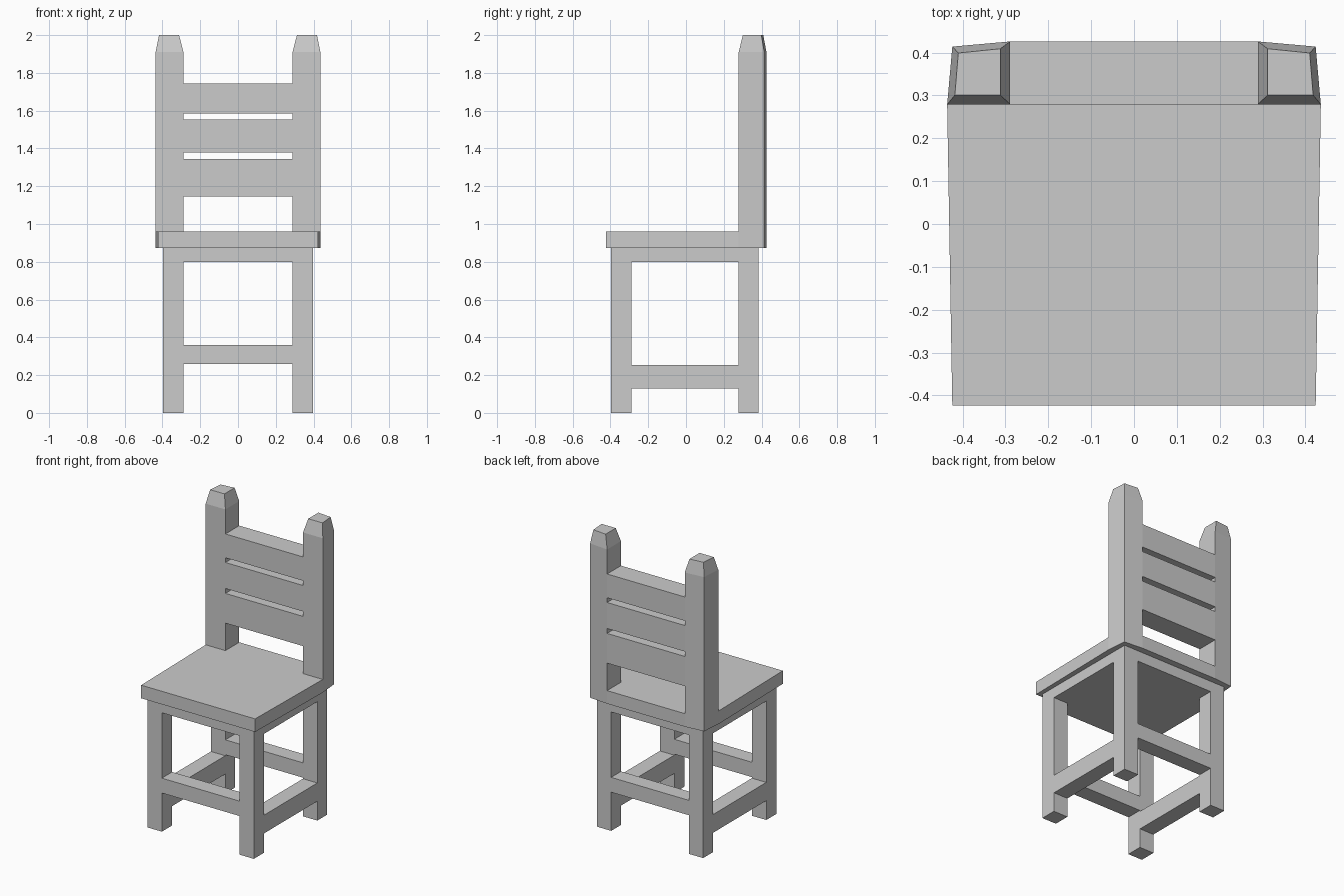
import bpy, bmesh

if "Cube" in bpy.data.objects:
    bpy.data.objects.remove(bpy.data.objects["Cube"])


def loft(name, rings):
    """Solid skinned through [(outline, z), ...], outlines counter-clockwise."""
    bm = bmesh.new()
    loops = [[bm.verts.new((x, y, z)) for x, y in pts] for pts, z in rings]
    n = len(loops[0])
    bm.faces.new(loops[0][::-1])
    bm.faces.new(loops[-1])
    for a, b in zip(loops, loops[1:]):
        for i in range(n):
            j = (i + 1) % n
            bm.faces.new((a[i], a[j], b[j], b[i]))
    bmesh.ops.recalc_face_normals(bm, faces=bm.faces[:])
    me = bpy.data.meshes.new(name)
    bm.to_mesh(me)
    bm.free()
    ob = bpy.data.objects.new(name, me)
    bpy.context.collection.objects.link(ob)
    return ob


def box(name, x, y, z):
    pts = [(x[0], y[0]), (x[1], y[0]), (x[1], y[1]), (x[0], y[1])]
    return loft(name, [(pts, z[0]), (pts, z[1])])


def flip(pts):
    return [(-x, y) for x, y in reversed(pts)]


OUT, IN = 0.396, 0.289                     # leg outer and inner x
FRONT, BACK = (-0.397, -0.288), (0.278, 0.383)
SIDES = (("left", (-OUT, -IN)), ("right", (IN, OUT)))
UNDER, BOTTOM, TOP = 0.80, 0.872, 0.96     # apron and seat heights

# Seat with slightly flared sides and a shallow angled back edge
half = [(0.424, -0.424), (0.436, 0.279), (0.424, 0.414), (IN, 0.426)]
outline = half + flip(half)
loft("seat", [(outline, BOTTOM), (outline, TOP)])

# Solid apron under the seat
box("apron", (-OUT, OUT), (FRONT[0], BACK[1]), (UNDER, BOTTOM))

# Legs and side stretchers
for side, xs in SIDES:
    box("front_leg_" + side, xs, FRONT, (0, UNDER))
    box("back_leg_" + side, xs, BACK, (0, UNDER))
    box("side_stretcher_" + side, xs, (FRONT[1], BACK[0]), (0.13, 0.253))

# Front and back stretchers
for end, ys in (("front", FRONT), ("back", BACK)):
    box(end + "_stretcher", (-IN, IN), ys, (0.26, 0.36))

# Back posts with chamfered tips
base = [(IN, 0.279), (0.436, 0.279), (0.424, 0.414), (IN, 0.426)]
tip = [(0.312, 0.301), (0.418, 0.301), (0.410, 0.399), (0.312, 0.409)]
for side, f in (("right", lambda p: p), ("left", flip)):
    loft("back_post_" + side, [(f(base), TOP), (f(base), 1.91), (f(tip), 2.0)])

# Back slats, flush with the posts
for i, zs in enumerate(((1.145, 1.345), (1.378, 1.553), (1.585, 1.745))):
    box(f"back_slat_{i + 1}", (-IN, IN), (0.279, 0.426), zs)
